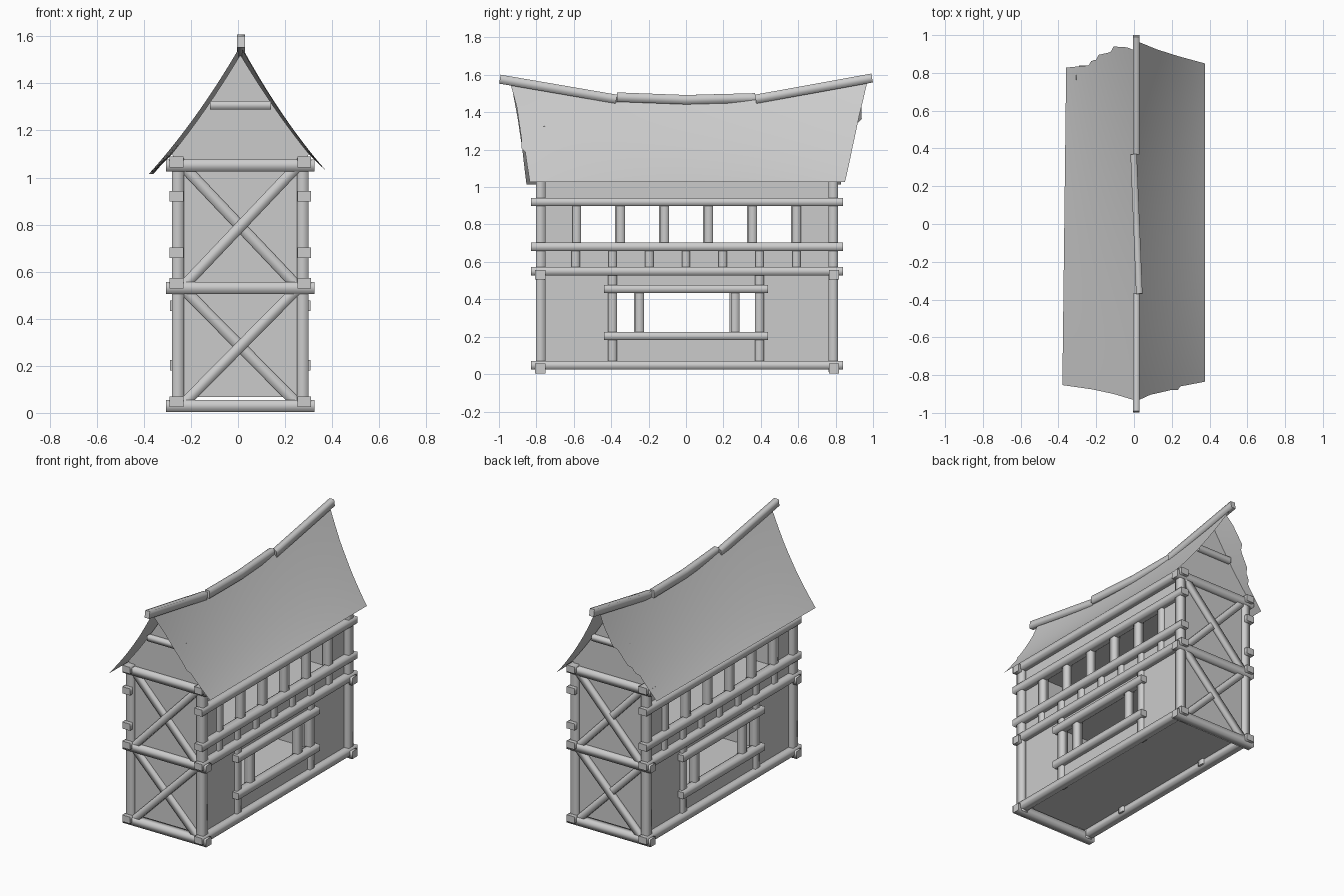
import bpy, bmesh
from mathutils import Vector, Matrix

cube = bpy.data.objects.get("Cube")
if cube:
    bpy.data.objects.remove(cube, do_unlink=True)

grey = bpy.data.materials.new("plain_grey")
grey.use_nodes = True
COLOUR = (0.6, 0.6, 0.6, 1)
grey.diffuse_color = COLOUR
grey.node_tree.nodes["Principled BSDF"].inputs["Base Color"].default_value = COLOUR

CX = 0.01            # centre line of the house
FRONT, BACK = -0.777, 0.788
T = 0.05             # timber thickness


def finish(name, bm):
    mesh = bpy.data.meshes.new(name)
    bm.to_mesh(mesh)
    bm.free()
    mesh.materials.append(grey)
    obj = bpy.data.objects.new(name, mesh)
    bpy.context.collection.objects.link(obj)


def beam(name, start, end, w=T, h=T):
    """Squared timber from start to end, with softly shaded sides and flat ends."""
    start, end = Vector(start), Vector(end)
    d = (end - start).normalized()
    up = Vector((0, 1, 0)) if abs(d.z) > 0.99 else Vector((0, 0, 1))
    side = d.cross(up).normalized()
    rise = d.cross(side)
    bm = bmesh.new()
    bmesh.ops.create_cube(bm, size=1)
    for f in bm.faces:
        f.smooth = abs(f.normal.z) < 0.5
    turn = Matrix((side * w, rise * h, d * (end - start).length)).transposed().to_4x4()
    bm.transform(Matrix.Translation((start + end) / 2) @ turn)
    bm.normal_update()
    finish(name, bm)


def block(name, y0, y1, z0, z1, half=0.255):
    bm = bmesh.new()
    bmesh.ops.create_cube(bm, size=1)
    bm.transform(Matrix.Translation((CX, (y0 + y1) / 2, (z0 + z1) / 2))
                 @ Matrix.Diagonal((2 * half, y1 - y0, z1 - z0, 1)))
    finish(name, bm)


# House body, with window openings running right through it
block("lower_wall", FRONT, BACK, 0.067, 0.205)
block("middle_wall", FRONT, BACK, 0.45, 0.685)
block("upper_wall", FRONT, BACK, 0.915, 1.06)
for y0, y1, z0, z1 in ((FRONT, -0.39, 0.205, 0.45), (0.39, BACK, 0.205, 0.45),
                       (FRONT, -0.59, 0.685, 0.915), (0.59, BACK, 0.685, 0.915)):
    block("window_side_wall", y0, y1, z0, z1)

# Timber frame on both long sides
for s in (-1, 1):
    xb = CX + s * 0.271      # long beams
    xc = CX + s * 0.265      # corner posts
    xp = CX + s * 0.252      # lighter posts, set further in
    shift = 0.004 * s
    for z in (0.047, 0.55, 0.68, 0.92, 1.066):
        beam("long_beam", (xb, -0.83, z), (xb, 0.84, z), 0.058, 0.045)
    for z in (0.203, 0.455):
        beam("window_rail", (xb, -0.438, z), (xb, 0.438, z), 0.056, 0.044)
    for y in (FRONT, BACK):
        beam("corner_post", (xc, y, 0.01), (xc, y, 1.08))
    for y in (-0.393, 0.393):
        beam("window_post", (xp, y, 0.03), (xp, y, 0.55), 0.046, 0.046)
    for y in (-0.252, 0.259):
        beam("window_bar", (xp, y + shift, 0.203), (xp, y + shift, 0.455), 0.046, 0.046)
    for i in range(6):
        y = -0.588 + i * 0.2353 + shift
        beam("gallery_post", (xp, y, 0.68), (xp, y, 0.92), 0.046, 0.046)
    for i in range(7):
        y = -0.59 + i * 0.1967
        beam("short_post", (xp, y, 0.55), (xp, y, 0.68), 0.044, 0.044)

# Cross beams and diagonal braces on both short ends
for y, out in ((FRONT, -1), (BACK, 1)):
    yb = y + out * 0.003
    for z in (0.03, 0.531, 1.052):
        beam("cross_beam", (CX - 0.316, yb, z), (CX + 0.316, yb, z), 0.055, 0.051)
    for z0, z1 in ((0.045, 0.52), (0.545, 1.04)):
        beam("brace_rising", (CX - 0.235, y + out * 0.006, z0),
             (CX + 0.235, y + out * 0.006, z1), 0.04, 0.046)
        beam("brace_falling", (CX - 0.235, y, z1), (CX + 0.235, y, z0), 0.04, 0.046)
    beam("gable_beam", (CX - 0.13, yb, 1.307), (CX + 0.13, yb, 1.307), 0.05, 0.037)


def ridge(y):
    return 1.458 + 0.115 * y * y


def roof_z(s, y, eave=1.02):
    """Height of the roof at fraction s from ridge to eave."""
    return ridge(y) + (eave - ridge(y)) * s - 0.1 * s * (1 - s)


def sample(points, s):
    for (a, u), (b, v) in zip(points, points[1:]):
        if s <= b:
            return u + (v - u) * (s - a) / (b - a)
    return points[-1][1]


# Gable walls follow the curve of the roof
STEPS = [i / 10 for i in range(9)]
for y, out in ((FRONT, 1), (BACK, -1)):
    bm = bmesh.new()
    outline = [(CX + 0.365 * s, roof_z(s, y) - 0.006) for s in STEPS]
    outline += [(CX + 0.255, 1.05), (CX - 0.255, 1.05)]
    outline += [(CX - 0.365 * s, roof_z(s, y) - 0.006) for s in reversed(STEPS[1:])]
    face = bm.faces.new([bm.verts.new((x, y, z)) for x, z in outline])
    grown = bmesh.ops.extrude_face_region(bm, geom=[face])
    bmesh.ops.translate(bm, vec=(0, out * 0.02, 0),
                        verts=[v for v in grown["geom"] if isinstance(v, bmesh.types.BMVert)])
    bmesh.ops.recalc_face_normals(bm, faces=bm.faces)
    finish("gable_wall", bm)

# Sagging roof slopes with ragged ends: (fraction down the slope, y)
slopes = (
    ("left_roof_slope", 1, 0.365, 0, 1.028,
     [(0, -0.94), (0.2, -0.905), (0.5, -0.88), (0.62, -0.88), (0.64, -0.86), (1, -0.835)],
     [(0, 0.97), (0.3, 0.925), (0.6, 0.89), (1, 0.85)]),
    ("right_roof_slope", -1, 0.379, -0.012, 1.015,
     [(0, -0.935), (0.3, -0.90), (0.6, -0.875), (1, -0.853)],
     [(0, 0.915), (0.12, 0.935), (0.33, 0.94), (0.36, 0.91), (0.54, 0.895),
      (0.56, 0.87), (0.64, 0.865), (0.66, 0.84), (1, 0.828)]),
)
ROWS, COLS = 28, 32
for name, side, run, skew, eave, front_edge, back_edge in slopes:
    bm = bmesh.new()
    grid = []
    for i in range(ROWS + 1):
        s = i / ROWS
        y0, y1 = sample(front_edge, s), sample(back_edge, s)
        ys = [y0 + (y1 - y0) * j / COLS for j in range(COLS + 1)]
        grid.append([bm.verts.new((CX + side * (run + skew * y) * s, y, roof_z(s, y, eave)))
                     for y in ys])
    for a, b in zip(grid, grid[1:]):
        for j in range(COLS):
            quad = (a[j], a[j + 1], b[j + 1], b[j])
            f = bm.faces.new(quad[::-side])
            f.smooth = True
    finish(name, bm)

# Ridge poles: two rising ends and a sagging middle laid slightly askew
RX = CX + 0.003
beam("front_ridge_pole", (RX, -0.995, 1.577), (RX, -0.372, 1.47), 0.034, 0.048)
beam("back_ridge_pole", (RX, 0.372, 1.47), (RX, 0.995, 1.583), 0.034, 0.048)
beam("middle_ridge_pole_front", (RX + 0.015, -0.37, 1.481), (RX, 0.002, 1.467), 0.034, 0.05)
beam("middle_ridge_pole_back", (RX, -0.002, 1.467), (RX - 0.015, 0.37, 1.477), 0.034, 0.05)
